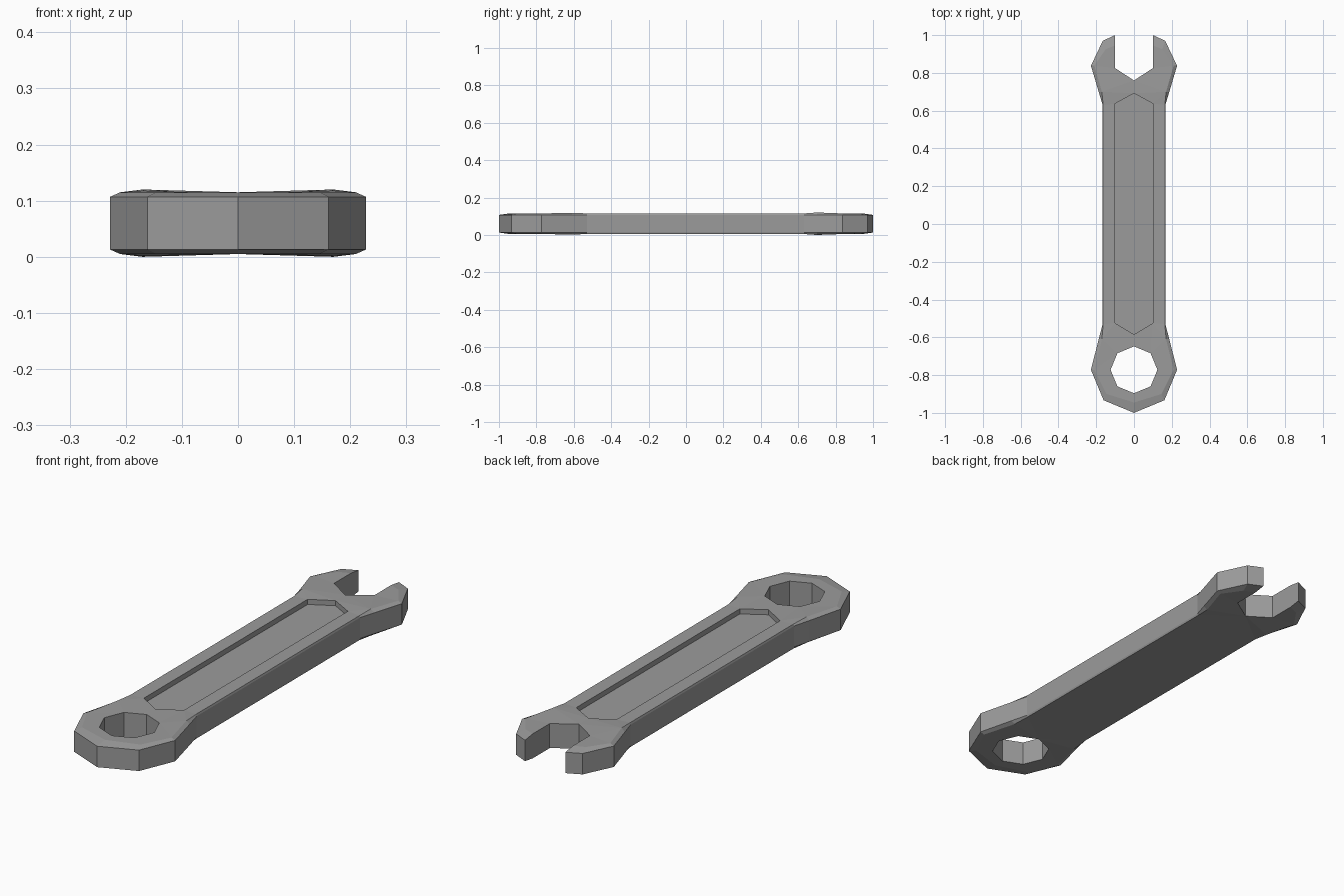
import bpy, bmesh
from math import cos, sin, pi

old = bpy.data.objects.get("Cube")
if old:
    bpy.data.objects.remove(old, do_unlink=True)

steel = bpy.data.materials.new("grey steel")
steel.use_nodes = True
colour = (0.33, 0.33, 0.33, 1)
steel.diffuse_color = colour
steel.node_tree.nodes["Principled BSDF"].inputs["Base Color"].default_value = colour

LOW, HIGH, EDGE, FLOOR = 0.005, 0.115, 0.008, 0.092
RING_Y = -0.772

# Half outline from ring end to jaw: side x, side y, cap x, cap y, cap bulge
half = [
    (0, -1, 0, -0.945, 0),
    (0.161, -0.933, 0.145, -0.90, 0),
    (0.228, RING_Y, 0.21, RING_Y, 0),
    (0.187, -0.61, 0.17, -0.61, 0.003),
    (0.166, -0.53, 0.163, -0.53, 0),
    (0.166, 0.63, 0.163, 0.63, 0),
    (0.187, 0.70, 0.17, 0.70, 0.005),
    (0.228, 0.838, 0.21, 0.838, 0),
    (0.165, 0.97, 0.15, 0.925, 0),
    (0.10, 1, 0.10, 0.945, 0),
    (0.10, 0.825, 0.10, 0.825, 0),
    (0, 0.76, 0, 0.76, 0),
]
outline = half + [(-a, b, -c, d, e) for a, b, c, d, e in reversed(half[1:-1])]

bm = bmesh.new()


def loop(points):
    """Closed ring of vertices and edges."""
    verts = [bm.verts.new(p) for p in points]
    edges = [bm.edges.new((v, verts[(i + 1) % len(verts)])) for i, v in enumerate(verts)]
    return verts, edges


def wall(a, b):
    """Quads joining two matching rings."""
    n = len(a)
    for i in range(n):
        j = (i + 1) % n
        bm.faces.new((a[i], a[j], b[j], b[i]))


# Bevelled outer body
rings = [
    loop([(c, d, LOW - e) for a, b, c, d, e in outline]),
    loop([(a, b, LOW + EDGE) for a, b, c, d, e in outline]),
    loop([(a, b, HIGH - EDGE) for a, b, c, d, e in outline]),
    loop([(c, d, HIGH + e) for a, b, c, d, e in outline]),
]
for lower, upper in zip(rings, rings[1:]):
    wall(lower[0], upper[0])

# Eight-sided hole in the ring end
hole = [(0.124 * cos(i * pi / 4), RING_Y + 0.124 * sin(i * pi / 4)) for i in range(8)]
hole_low = loop([(x, y, LOW) for x, y in hole])
hole_high = loop([(x, y, HIGH) for x, y in hole])
wall(hole_low[0], hole_high[0])

# Sunken panel in the top of the handle
panel = [(0, -0.585), (0.1, -0.525), (0.1, 0.637), (0, 0.692), (-0.1, 0.637), (-0.1, -0.525)]
rim = loop([(x, y, HIGH) for x, y in panel])
floor = loop([(x, y, FLOOR) for x, y in panel])
wall(rim[0], floor[0])
bm.faces.new(floor[0])

# Top and bottom faces around the openings
bmesh.ops.triangle_fill(bm, edges=rings[3][1] + hole_high[1] + rim[1],
                        use_beauty=True, normal=(0, 0, 1))
bmesh.ops.triangle_fill(bm, edges=rings[0][1] + hole_low[1],
                        use_beauty=True, normal=(0, 0, -1))
bmesh.ops.recalc_face_normals(bm, faces=bm.faces[:])

mesh = bpy.data.meshes.new("spanner")
bm.to_mesh(mesh)
bm.free()
mesh.materials.append(steel)
bpy.context.collection.objects.link(bpy.data.objects.new("spanner", mesh))
